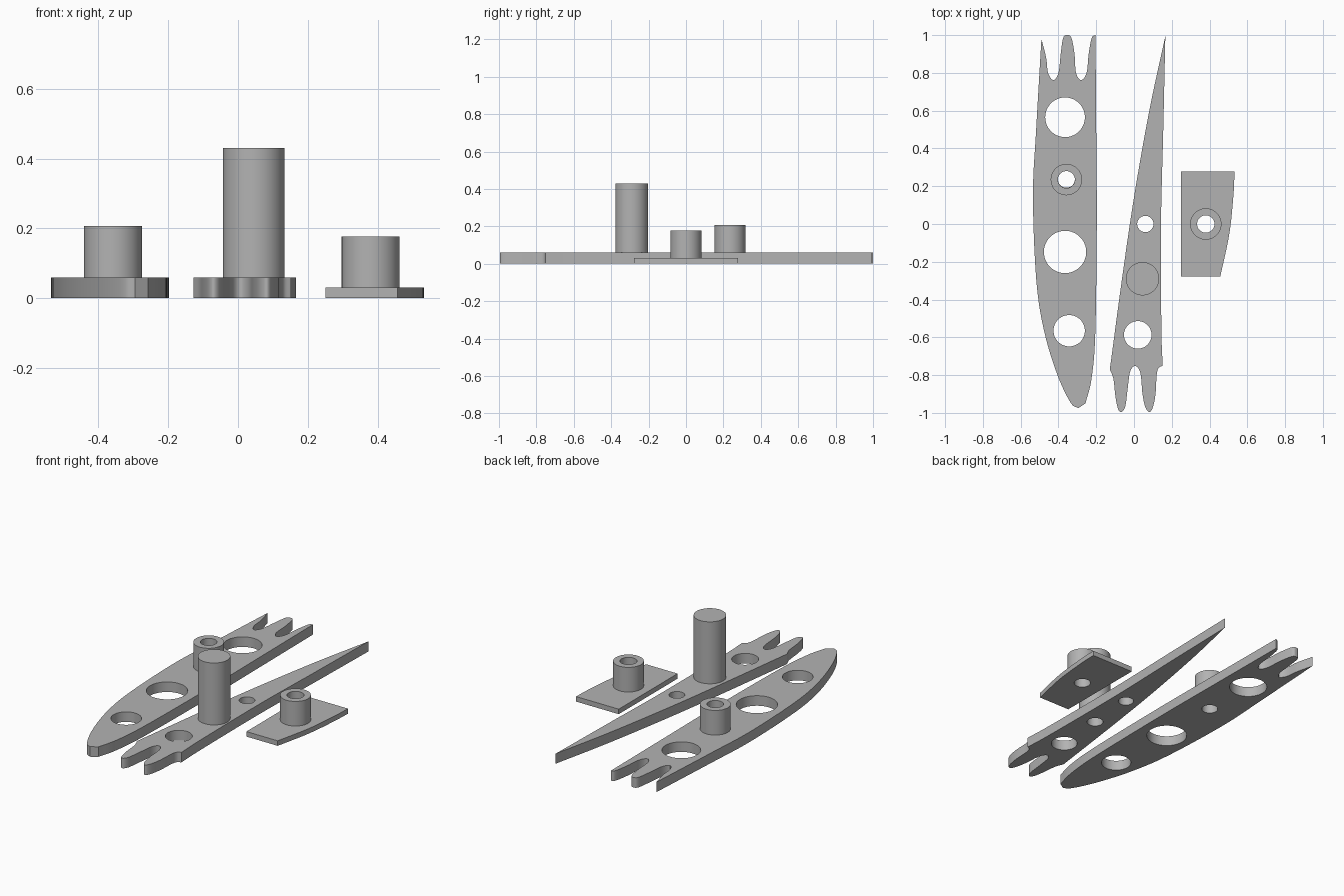
import bpy, bmesh, math
from mathutils import Vector

if "Cube" in bpy.data.objects:
    bpy.data.objects.remove(bpy.data.objects["Cube"])

grey = bpy.data.materials.new("plain_grey")
grey.diffuse_color = (0.45, 0.45, 0.45, 1)
grey.use_nodes = True
grey.node_tree.nodes["Principled BSDF"].inputs["Base Color"].default_value = grey.diffuse_color


def smooth_path(pts, steps=6):
    """Catmull-Rom run through the points, without the final point."""
    p = [Vector(q) for q in pts]
    p = [2 * p[0] - p[1]] + p + [2 * p[-1] - p[-2]]
    out = []
    for a, b, c, d in zip(p, p[1:], p[2:], p[3:]):
        for i in range(steps):
            t = i / steps
            out.append(0.5 * (2 * b + (c - a) * t + (2 * a - 5 * b + 4 * c - d) * t * t
                              + (3 * b - a - 3 * c + d) * t ** 3))
    return out


def circle(x, y, r, n=64):
    return [Vector((x + r * math.cos(math.tau * i / n), y + r * math.sin(math.tau * i / n)))
            for i in range(n)]


def finish(name, bm):
    bmesh.ops.remove_doubles(bm, verts=bm.verts, dist=1e-5)
    bmesh.ops.dissolve_degenerate(bm, edges=bm.edges, dist=1e-6)
    bmesh.ops.recalc_face_normals(bm, faces=bm.faces)
    me = bpy.data.meshes.new(name)
    bm.to_mesh(me)
    bm.free()
    me.materials.clear()
    me.materials.append(grey)
    ob = bpy.data.objects.new(name, me)
    bpy.context.collection.objects.link(ob)
    bpy.ops.object.select_all(action='DESELECT')
    ob.select_set(True)
    bpy.context.view_layer.objects.active = ob
    bpy.ops.object.shade_smooth_by_angle(angle=math.radians(30))
    return ob


def plate(name, runs, holes, thick):
    """Flat plate from smooth outline runs joined at corners, with round holes."""
    outline = [v for run in runs for v in smooth_path(run)]
    cu = bpy.data.curves.new(name + "_outline", 'CURVE')
    cu.dimensions, cu.fill_mode, cu.extrude = '2D', 'BOTH', thick / 2
    for loop in [outline] + [circle(*h) for h in holes]:
        sp = cu.splines.new('POLY')
        sp.points.add(len(loop) - 1)
        for pt, v in zip(sp.points, loop):
            pt.co = (v.x, v.y, 0, 1)
        sp.use_cyclic_u = True
    tmp = bpy.data.objects.new(name + "_outline", cu)
    bpy.context.collection.objects.link(tmp)
    deps = bpy.context.evaluated_depsgraph_get()
    me = bpy.data.meshes.new_from_object(tmp.evaluated_get(deps))
    bm = bmesh.new()
    bm.from_mesh(me)
    bmesh.ops.translate(bm, verts=bm.verts, vec=(0, 0, thick / 2))
    bpy.data.objects.remove(tmp)
    finish(name, bm)


def lathe(name, x, y, profile):
    """Turned solid from a closed (radius, height) profile."""
    bm = bmesh.new()
    vs = [bm.verts.new((x + r, y, z)) for r, z in profile]
    es = [bm.edges.new((vs[i], vs[(i + 1) % len(vs)])) for i in range(len(vs))
          if profile[i][0] or profile[(i + 1) % len(vs)][0]]
    bmesh.ops.spin(bm, geom=vs + es, cent=(x, y, 0), axis=(0, 0, 1),
                   angle=math.tau, steps=64, use_merge=False)
    finish(name, bm)


def tube(name, x, y, r_out, r_in, z0, z1):
    lathe(name, x, y, [(r_out, z0), (r_out, z1), (r_in, z1), (r_in, z0)])


# Wide hand: rounded bottom, three prongs at the top
plate("wide_hand", [
    [(-.49, .98), (-.518, .5), (-.535, .15), (-.517, -.3), (-.475, -.57),
     (-.405, -.8), (-.336, -.945), (-.295, -.975)],
    [(-.295, -.975), (-.257, -.95)],
    [(-.257, -.95), (-.225, -.82), (-.205, -.58), (-.197, 0), (-.2, .5), (-.204, 1)],
    [(-.204, 1), (-.224, .985), (-.24, .9), (-.251, .8), (-.28, .762), (-.307, .8),
     (-.315, .9), (-.331, .985), (-.353, 1), (-.375, .985), (-.388, .9), (-.4, .8),
     (-.427, .762), (-.455, .8), (-.465, .88), (-.49, .98)],
], [(-.365, .565, .105), (-.358, .237, .045), (-.365, -.148, .112), (-.343, -.565, .083)], .06)
tube("wide_hand_collar", -.358, .235, .083, .045, .06, .207)

# Narrow hand: pointed top, two prongs at the bottom
plate("narrow_hand", [
    [(.166, .995), (.083, .61), (.003, .16), (-.06, -.265), (-.128, -.77)],
    [(-.128, -.77), (-.109, -.82), (-.098, -.915), (-.084, -.98), (-.066, -.995),
     (-.046, -.965), (-.034, -.875), (-.02, -.78), (.008, -.752), (.034, -.79),
     (.045, -.9), (.06, -.97), (.082, -.995), (.1, -.97), (.114, -.9), (.12, -.8),
     (.13, -.763), (.152, -.75)],
    [(.152, -.75), (.145, -.55), (.143, 0), (.155, .5), (.166, .995)],
], [(.06, 0, .043), (.043, -.29, .045), (.02, -.587, .073)], .06)
# Post closed at the top, bored from below
lathe("narrow_hand_post", .045, -.29,
      [(.088, .06), (.088, .43), (0, .43), (0, .37), (.045, .37), (.045, .06)])

# Short thin plate with one curved side
plate("short_plate", [
    [(.25, .278), (.25, -.278)], [(.25, -.278), (.457, -.278)],
    [(.457, -.278), (.505, -.05), (.527, .16), (.532, .278)],
    [(.532, .278), (.25, .278)],
], [(.38, 0, .046)], .03)
tube("short_plate_collar", .38, 0, .083, .046, .03, .177)
